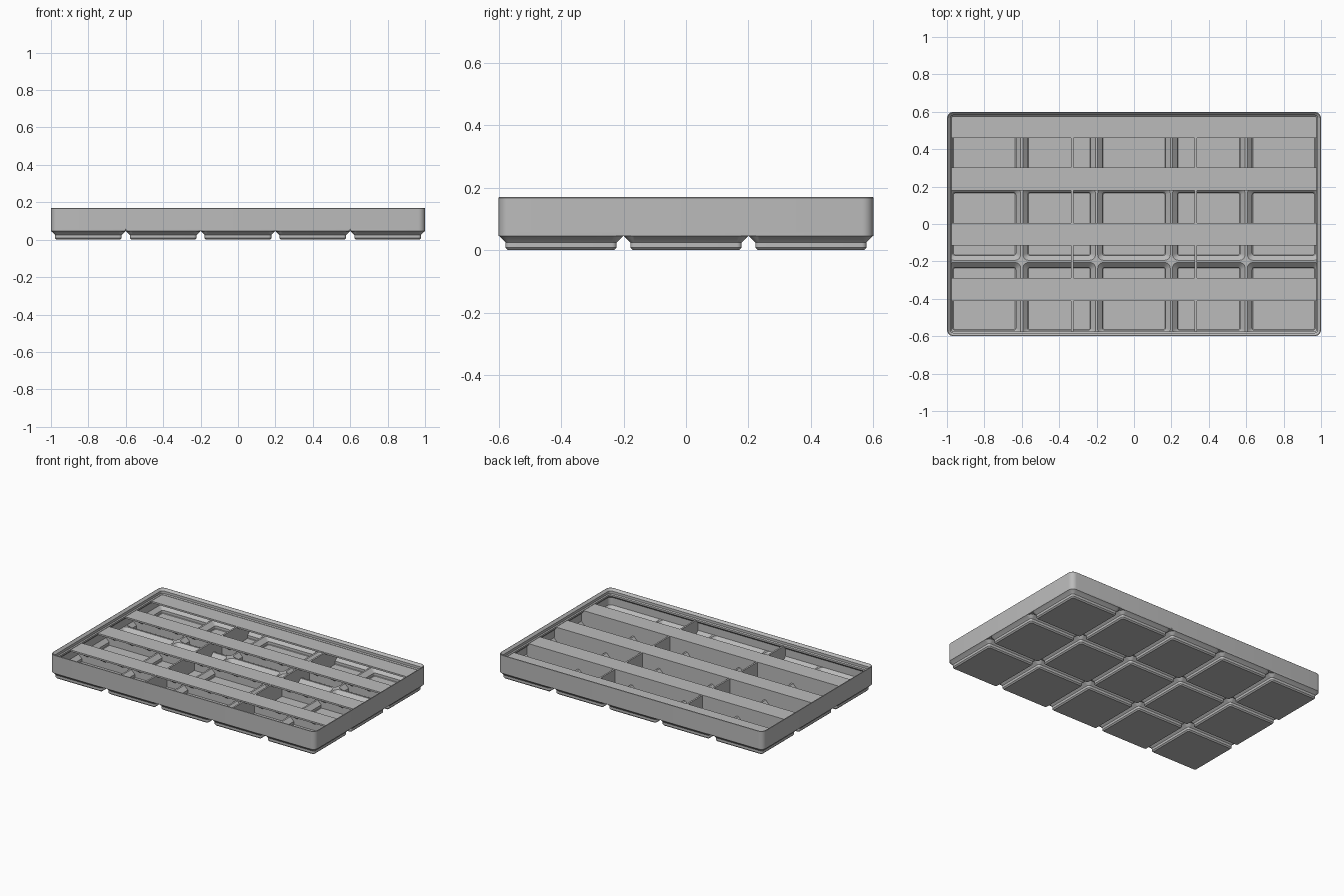
import bpy, bmesh, math
from mathutils import Vector

cube = bpy.data.objects.get("Cube")
if cube:
    bpy.data.objects.remove(cube)

COLS, ROWS, PITCH = 5, 3, 0.4
HX, HY = COLS * PITCH / 2, ROWS * PITCH / 2
RIM, FLOOR, TOP, DECK = 0.057, 0.01, 0.17, 0.131
WALL, CORNER = 0.0115, 0.036
SIGNS = ((1, 1), (-1, 1), (-1, -1), (1, -1))

grey = bpy.data.materials.new("plain grey")
grey.use_nodes = True
GREY = (0.5, 0.5, 0.5, 1)
grey.diffuse_color = GREY
grey.node_tree.nodes["Principled BSDF"].inputs["Base Color"].default_value = GREY


def finish(name, bm):
    bmesh.ops.recalc_face_normals(bm, faces=bm.faces)
    mesh = bpy.data.meshes.new(name)
    bm.to_mesh(mesh)
    bm.free()
    mesh.materials.append(grey)
    obj = bpy.data.objects.new(name, mesh)
    bpy.context.scene.collection.objects.link(obj)
    bpy.ops.object.select_all(action='DESELECT')
    obj.select_set(True)
    bpy.context.view_layer.objects.active = obj
    bpy.ops.object.shade_smooth_by_angle(angle=math.radians(25))
    return obj


def rounded_ring(bm, cx, cy, hx, hy, z, radii, steps=6):
    """Ring of vertices round a rectangle with one radius per corner."""
    ring = []
    for i, ((sx, sy), r) in enumerate(zip(SIGNS, radii)):
        for k in range(steps + 1):
            a = math.pi / 2 * (i + k / steps)
            ring.append(bm.verts.new((cx + sx * (hx - r) + r * math.cos(a),
                                      cy + sy * (hy - r) + r * math.sin(a), z)))
    return ring


def bridge(bm, a, b):
    for i in range(len(a)):
        j = (i + 1) % len(a)
        bm.faces.new((a[i], a[j], b[j], b[i]))


def extrude_profile(bm, points, offset):
    """Solid made from a flat outline pushed along an offset vector."""
    near = [bm.verts.new(p) for p in points]
    far = [bm.verts.new(Vector(p) + Vector(offset)) for p in points]
    bm.faces.new(near)
    bm.faces.new(far)
    bridge(bm, near, far)


# Hollow stepped feet, each a closed tile of the base
outer = ((0.170, 0.0, 0.008), (0.178, 0.008, 0.015), (0.178, 0.025, 0.015), (0.198, 0.045, 0.034))
inner = ((0.194, RIM, 0.03), (0.168, 0.031, 0.012), (0.168, FLOOR + 0.003, 0.012), (0.165, FLOOR, 0.01))
bm = bmesh.new()
for col in range(COLS):
    for row in range(ROWS):
        cx, cy = (col + 0.5) * PITCH - HX, (row + 0.5) * PITCH - HY
        tile_radii = []
        for sx, sy in SIGNS:
            at_corner = abs(cx + sx * PITCH / 2) > HX - 0.01 and abs(cy + sy * PITCH / 2) > HY - 0.01
            tile_radii.append(CORNER if at_corner else 0.0005)
        rings = [rounded_ring(bm, cx, cy, h, h, z, [r] * 4) for h, z, r in outer]
        rings += [rounded_ring(bm, cx, cy, PITCH / 2, PITCH / 2, z, tile_radii) for z in (0.046, RIM)]
        rings += [rounded_ring(bm, cx, cy, h, h, z, [r] * 4) for h, z, r in inner]
        for a, b in zip(rings, rings[1:]):
            bridge(bm, a, b)
        bm.faces.new(rings[0])
        bm.faces.new(rings[-1])
finish("base_feet", bm)

# Outer wall with the stepped stacking lip, as inset and height
lip = ((0, RIM), (0, TOP - 0.002), (0.002, TOP), (0.004, TOP), (0.018, 0.156), (0.018, 0.139),
       (0.024, 0.133), (0.024, 0.122), (0.010, 0.108), (0.010, RIM))
bm = bmesh.new()
rings = [rounded_ring(bm, 0, 0, HX - d, HY - d, z, [CORNER - d] * 4) for d, z in lip]
for a, b in zip(rings, rings[1:] + rings[:1]):
    bridge(bm, a, b)
finish("outer_wall", bm)


# Dividers follow the hollow feet along their lower edge
def divider(name, axis, position, cells, half):
    end = half - 0.005
    outline = [(end, DECK - 0.001), (-end, DECK - 0.001)]
    for c in range(cells):
        mid = (c + 0.5) * PITCH - half
        outline += [(mid + s * min(w, end - abs(mid)) if s * mid > 0 else mid + s * w, z)
                    for s, w, z in ((-1, 0.199, 0.051), (-1, 0.172, 0.028), (-1, 0.172, 0.006),
                                    (1, 0.172, 0.006), (1, 0.172, 0.028), (1, 0.199, 0.051))]
    start = position - WALL / 2
    bm = bmesh.new()
    if axis == 'x':
        extrude_profile(bm, [(u, start, z) for u, z in outline], (0, WALL, 0))
    else:
        extrude_profile(bm, [(start, u, z) for u, z in outline], (WALL, 0, 0))
    finish(name, bm)


ROW_STEP, COL_EDGE = 0.295, 0.33
for i, name in enumerate(("front", "middle", "rear")):
    divider(name + "_row_divider", 'x', (i - 1) * ROW_STEP, ROWS + 2, HX)
for side, name in ((-1, "right"), (1, "left")):
    divider(name + "_column_divider", 'y', side * COL_EDGE, ROWS, HY)

# Label shelves with triangular ribs beneath them
SHELF, THICK, RIB = 0.122, 0.011, 0.01
backs = [i * ROW_STEP + WALL / 2 for i in (-1, 0, 1)] + [HY - 0.019]
for back, name in zip(backs, ("front", "second", "third", "rear")):
    front = back - SHELF
    deep = back if name != "rear" else HY - 0.005
    bm = bmesh.new()
    end = HX - 0.019
    extrude_profile(bm, [(-end, front, DECK), (-end, front, DECK - THICK),
                         (-end, deep, DECK - THICK), (-end, deep, DECK)], (2 * end, 0, 0))
    finish(name + "_label_shelf", bm)
    bm = bmesh.new()
    root = deep - WALL / 2
    for k in range(-7, 8):
        x = k * 0.132 - RIB / 2
        extrude_profile(bm, [(x, front + 0.004, DECK - THICK + 0.001), (x, root, DECK - THICK + 0.001),
                             (x, root, 0.05)], (RIB, 0, 0))
    finish(name + "_shelf_ribs", bm)
